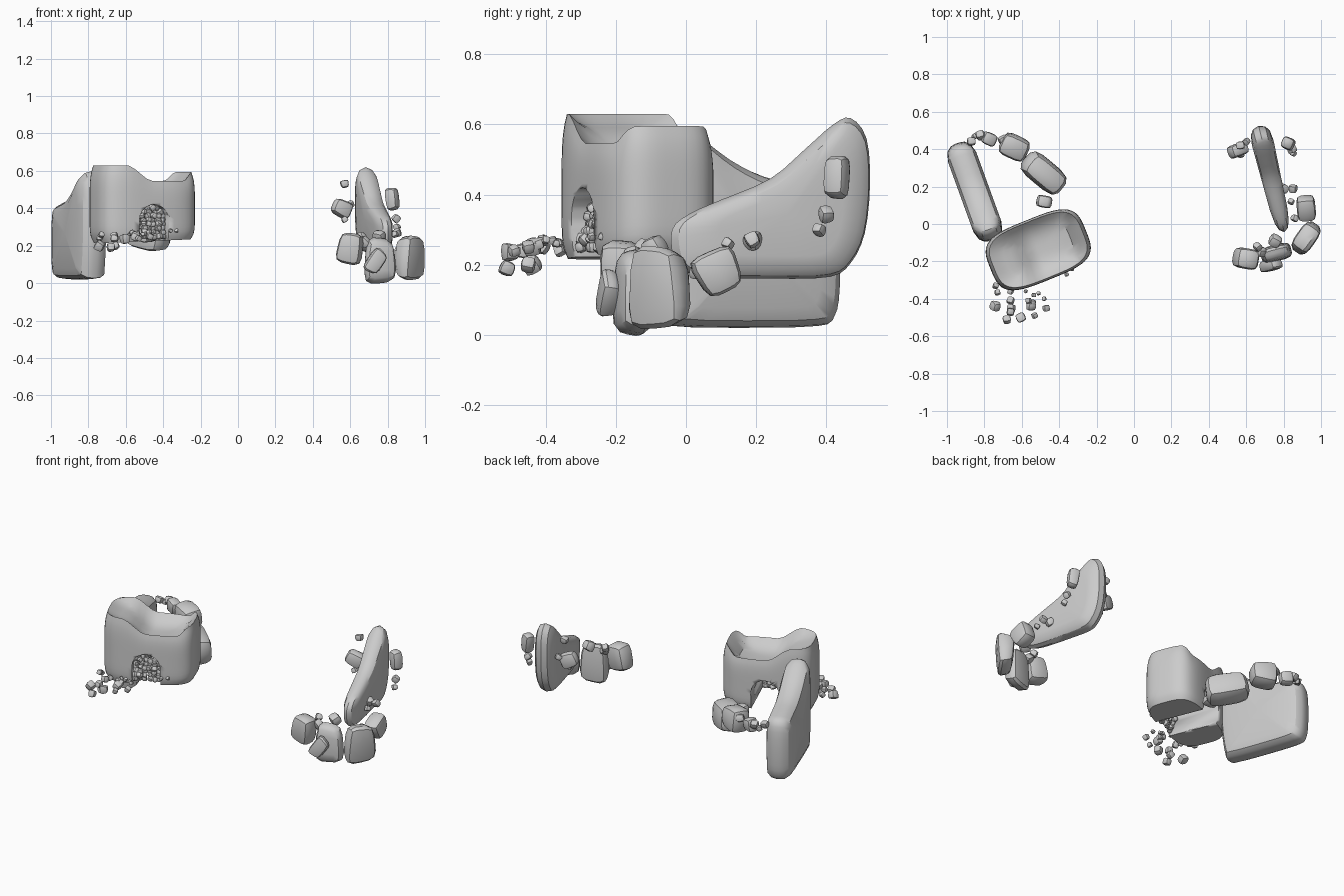
import bpy, bmesh, math, random
from mathutils import Vector, Matrix

if "Cube" in bpy.data.objects:
    bpy.data.objects.remove(bpy.data.objects["Cube"])

random.seed(7)


def finish(bm, name, angle=32):
    bmesh.ops.recalc_face_normals(bm, faces=bm.faces)
    me = bpy.data.meshes.new(name)
    bm.to_mesh(me)
    bm.free()
    me.shade_smooth()
    me.set_sharp_from_angle(angle=math.radians(angle))
    ob = bpy.data.objects.new(name, me)
    bpy.context.collection.objects.link(ob)
    return ob


def grid_cube(cuts):
    bm = bmesh.new()
    bmesh.ops.create_cube(bm, size=2)
    bmesh.ops.subdivide_edges(bm, edges=bm.edges[:], cuts=cuts, use_grid_fill=True)
    return bm


def add_stone(bm, loc, size, rot=(0, 0, 0), cuts=3, power=4.2, taper=0.15):
    """Rounded, slightly tapered box merged into bm. Rotation in degrees."""
    src = grid_cube(cuts)
    k = [random.uniform(-taper, taper) for _ in range(4)]
    R = Matrix.Rotation(math.radians(rot[2]), 3, 'Z') @ \
        Matrix.Rotation(math.radians(rot[1]), 3, 'Y') @ \
        Matrix.Rotation(math.radians(rot[0]), 3, 'X')
    new = {}
    for v in src.verts:
        p = v.co
        n = sum(abs(c) ** power for c in p) ** (1 / power)
        p = p / n
        q = Vector((p.x * (1 + k[0] * p.z), p.y * (1 + k[1] * p.z), p.z * (1 + k[2] * p.x + k[3] * p.y)))
        q = Vector((q.x * size[0] / 2, q.y * size[1] / 2, q.z * size[2] / 2))
        new[v] = bm.verts.new(R @ q + Vector(loc))
    for f in src.faces:
        bm.faces.new([new[v] for v in f.verts])
    src.free()


def smooth_loop(pts, steps=3):
    """Closed Catmull-Rom curve through the points."""
    P = [Vector(p) for p in pts]
    n, out = len(P), []
    for i in range(n):
        a, b, c, d = P[i - 1], P[i], P[(i + 1) % n], P[(i + 2) % n]
        for s in range(steps):
            t = s / steps
            out.append(0.5 * (2 * b + (c - a) * t + (2 * a - 5 * b + 4 * c - d) * t * t
                              + (3 * b - a - 3 * c + d) * t ** 3))
    return out


def slab(name, profile, start, end, half, centre, rings, thin=0.0):
    """Standing slab: (y, z) side profile, thickened across the line start-end."""
    start, end = Vector(start), Vector(end)
    d = end - start
    n = Vector((-d.y, d.x)).normalized()
    loop = smooth_loop(profile)
    bm = bmesh.new()
    rows = []
    for scale, t in rings:
        row = []
        for p in loop:
            q = Vector(centre) + (p - Vector(centre)) * scale
            f = (q.x - start.y) / d.y
            w = half * t * (1 - thin * max(0, min(1, 1 - f)))
            xy = start + d * f + n * w
            row.append(bm.verts.new((xy.x, xy.y, q.y)))
        rows.append(row)
    m = len(loop)
    for a, b in zip(rows, rows[1:]):
        for i in range(m):
            bm.faces.new((a[i], a[(i + 1) % m], b[(i + 1) % m], b[i]))
    for row in (rows[0], rows[-1]):
        hub = bm.verts.new(sum((v.co for v in row), Vector()) / m)
        for i in range(m):
            bm.faces.new((row[i], row[(i + 1) % m], hub))
    return finish(bm, name)


# Left slab, high at the front
slab("left_slab",
     [(-.06, .05), (-.085, .25), (-.08, .5), (-.045, .59), (.01, .58), (.11, .505), (.22, .45),
      (.34, .425), (.41, .40), (.43, .30), (.43, .13), (.415, .05), (.37, .025), (.15, .02), (-.03, .025)],
     (-.76, -.08), (-.945, .43), .08, (.17, .22),
     [(.72, -1), (.9, -.82), (.98, -.5), (1, -.15), (1, .15), (.98, .5), (.9, .82), (.72, 1)])

# Right slab, rising to a tip at the back
slab("right_slab",
     [(-.035, .22), (-.04, .30), (.01, .345), (.1, .385), (.24, .445), (.34, .53), (.42, .60),
      (.47, .618), (.515, .56), (.525, .43), (.51, .29), (.47, .205), (.41, .165), (.25, .16), (.08, .163), (.0, .18)],
     (.80, -.03), (.67, .51), .062, (.29, .33),
     [(.62, -1), (.84, -.85), (.95, -.55), (1, 0), (.95, .55), (.84, .85), (.62, 1)], thin=.3)

# Arched block with a dished saddle top
CX, CY, TH = -.512, -.138, math.radians(22)
BLOCK = Matrix.Translation((CX, CY, 0)) @ Matrix.Rotation(TH, 4, 'Z')


def ease(a, b, x):
    t = max(0, min(1, (x - a) / (b - a)))
    return t * t * (3 - 2 * t)


bm = grid_cube(13)
for v in bm.verts:
    x, y, z = v.co
    m = max(abs(x), abs(y))
    n = (abs(x) ** 3.6 + abs(y) ** 3.6) ** (1 / 3.6)
    s = m / n if n > 1e-6 else 1
    u, w = x * s, y * s
    # saddle: high left end, low middle, small peak on the right end
    top = .63 - .085 * ease(-.6, .0, u) + .05 * ease(.7, .95, u)
    top -= .06 * (1 - m ** 3)
    low = .215 + .02 * (u + 1) / 2
    zz = low + (top - low) * (z + 1) / 2
    # round the lower and upper rims
    g = 1 - .08 * max(0, -z) ** 7 - .07 * max(0, z) ** 4
    v.co = (u * .275 * g, w * .17 * g, zz)
bmesh.ops.transform(bm, matrix=BLOCK, verts=bm.verts)
block = finish(bm, "arched_block", 35)

# Arch-shaped cutter for the tunnel
bm = bmesh.new()
arch = [(-.085, .1), (.085, .1)] + [(.085 * math.cos(a), .335 + .085 * math.sin(a))
                                    for a in [math.pi * i / 10 for i in range(11)]]
face = bm.faces.new([bm.verts.new((x, -.4, z)) for x, z in arch])
ext = bmesh.ops.extrude_face_region(bm, geom=[face])
bmesh.ops.translate(bm, vec=(0, .8, 0), verts=[e for e in ext['geom'] if isinstance(e, bmesh.types.BMVert)])
bmesh.ops.transform(bm, matrix=BLOCK, verts=bm.verts)
cutter = finish(bm, "tunnel_cutter")
mod = block.modifiers.new("tunnel", 'BOOLEAN')
mod.object, mod.operation, mod.solver = cutter, 'DIFFERENCE', 'EXACT'
bpy.context.view_layer.objects.active = block
bpy.ops.object.modifier_apply(modifier="tunnel")
bpy.data.objects.remove(cutter)

# Larger stones: name, centre, size, rotation
stones = [
    ("ring_stone", (-.48, .27, .27), (.25, .14, .17), (0, 10, -40)),
    ("ring_stone", (-.64, .41, .35), (.155, .125, .14), (5, 0, -25)),
    ("ring_stone", (-.48, .12, .25), (.08, .065, .06), (0, 0, -10)),
    ("ring_stone", (-.775, .455, .36), (.08, .065, .08), (0, 10, -25)),
    ("base_stone", (.92, .09, .18), (.10, .125, .125), (25, 0, 5)),
    ("base_stone", (.92, -.075, .135), (.10, .175, .225), (0, 0, -35)),
    ("base_stone", (.76, -.155, .12), (.16, .085, .235), (0, 0, 15)),
    ("base_stone", (.60, -.185, .185), (.13, .11, .165), (0, 10, -10)),
    ("base_stone", (.735, -.22, .115), (.085, .06, .13), (0, 35, 10)),
    ("side_stone", (.825, .43, .45), (.065, .065, .12), (0, -8, -25)),
    ("side_stone", (.555, .395, .40), (.105, .07, .09), (0, 25, 20)),
]
for name, loc, size, rot in stones:
    bm = bmesh.new()
    add_stone(bm, loc, size, rot)
    finish(bm, name, 35)

# Small stones: x, y, z, diameter
small = [(-.87, .44, .38, .04), (-.82, .475, .38, .045), (-.70, .45, .38, .045), (-.85, .47, .36, .03),
         (.845, .40, .345, .04), (.85, .38, .30, .032), (.80, .19, .27, .045), (.85, .19, .27, .04),
         (.84, .12, .26, .03), (.57, .42, .53, .04), (.60, .44, .42, .035), (.57, .37, .34, .03),
         (.66, -.12, .25, .04), (.755, -.09, .25, .06), (.68, -.15, .22, .05), (.86, .03, .18, .035)]
bm = bmesh.new()
for x, y, z, d in small:
    add_stone(bm, (x, y, z), (d * 1.1, d, d), [random.uniform(-40, 40) for _ in range(3)], 2, 4)
finish(bm, "small_stones")

# Cobbles packed in the tunnel mouth
bm = bmesh.new()
for i in range(8):
    z = .25 + i * .022
    half = .07 if z < .34 else math.sqrt(max(0, .078 ** 2 - (z - .335) ** 2))
    count = max(2, round(2 * half / .028) + 1)
    for j in range(count):
        x = -half + 2 * half * j / (count - 1) + random.uniform(-.004, .004)
        y = -.135 + .004 * i + random.uniform(-.012, .012)
        d = random.uniform(.026, .036)
        p = BLOCK @ Vector((x, y, z))
        add_stone(bm, p, (d, d, d), [random.uniform(0, 90) for _ in range(3)], 2, 3)
finish(bm, "tunnel_cobbles")

# Pebbles spilling out in front
spill = [(-.74, -.44, .20, .05), (-.66, -.41, .25, .038), (-.66, -.47, .24, .04), (-.68, -.51, .19, .042),
         (-.605, -.50, .235, .048), (-.55, -.44, .25, .046), (-.53, -.49, .24, .03), (-.47, -.45, .25, .034),
         (-.74, -.33, .24, .03), (-.73, -.365, .26, .03), (-.565, -.41, .27, .03), (-.535, -.38, .27, .022),
         (-.655, -.45, .20, .04), (-.66, -.36, .24, .03), (-.54, -.42, .26, .03), (-.48, -.40, .27, .022),
         (-.51, -.37, .26, .02), (-.58, -.36, .26, .018), (-.36, -.27, .28, .02), (-.33, -.24, .28, .02)]
bm = bmesh.new()
for x, y, z, d in spill:
    add_stone(bm, (x, y, z), (d, d, d), [random.uniform(-30, 30) for _ in range(3)], 2, 4)
finish(bm, "spilled_pebbles")
